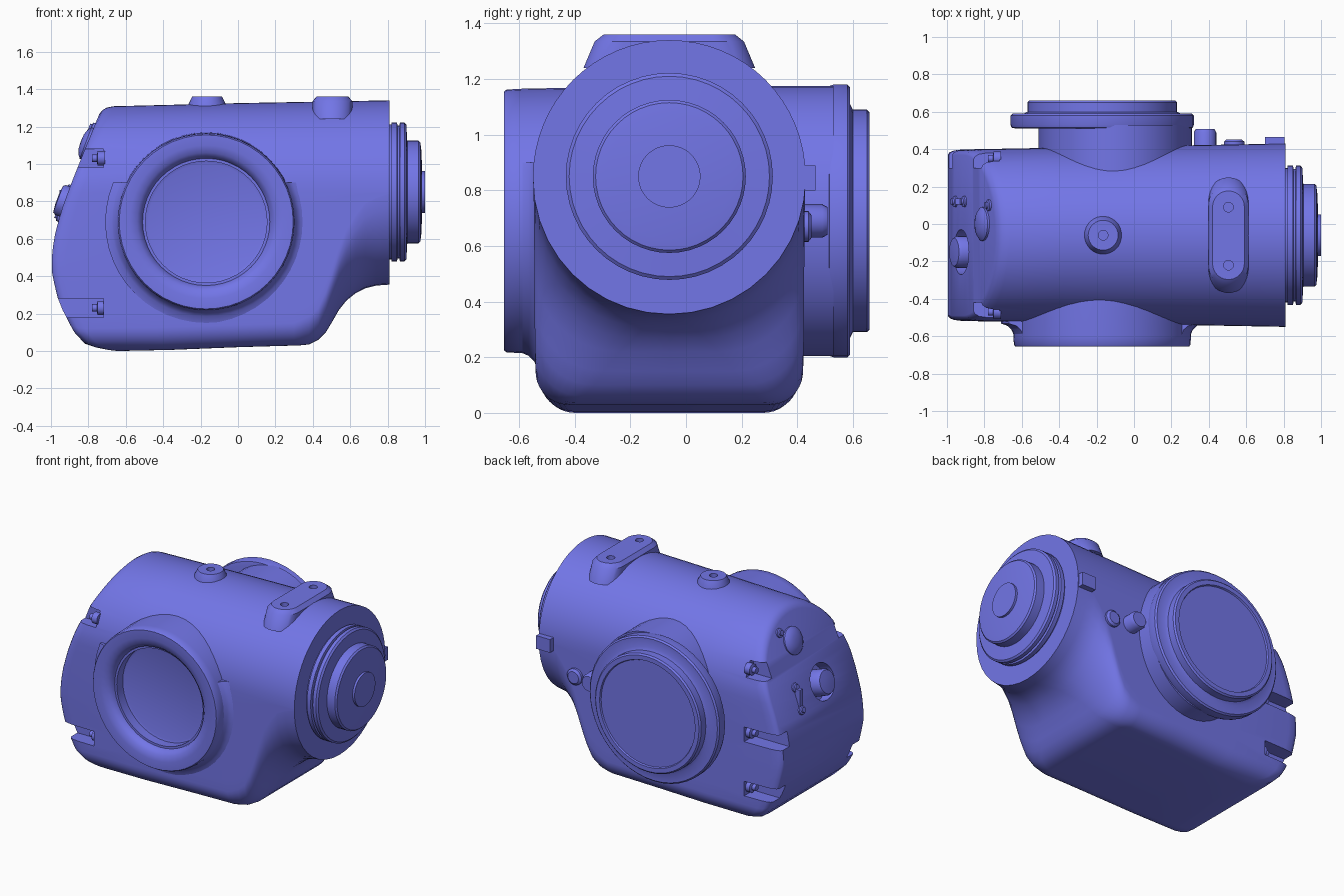
import bpy, bmesh, math
from mathutils import Vector, Matrix

if "Cube" in bpy.data.objects:
    bpy.data.objects.remove(bpy.data.objects["Cube"])

CY, CZ = -0.06, 0.85   # axis of the barrel-shaped body
blue = bpy.data.materials.new("blue_paint")
blue.diffuse_color = (.17, .18, .8, 1)
blue.use_nodes = True
blue.node_tree.nodes["Principled BSDF"].inputs["Base Color"].default_value = blue.diffuse_color


def interp(table, t):
    if t <= table[0][0]:
        return table[0][1]
    for (a, va), (b, vb) in zip(table, table[1:]):
        if t <= b:
            return va + (vb - va) * (t - a) / (b - a)
    return table[-1][1]


def smooth(ob, angle=35):
    ob.data.shade_smooth()
    ob.data.set_sharp_from_angle(angle=math.radians(angle))


def finish(bm, name):
    bmesh.ops.recalc_face_normals(bm, faces=bm.faces)
    me = bpy.data.meshes.new(name)
    bm.to_mesh(me)
    bm.free()
    me.materials.append(blue)
    ob = bpy.data.objects.new(name, me)
    bpy.context.collection.objects.link(ob)
    smooth(ob)
    return ob


def bridge(bm, rings):
    n = len(rings[0])
    for a, b in zip(rings, rings[1:]):
        for i in range(n):
            bm.faces.new((a[i], a[(i + 1) % n], b[(i + 1) % n], b[i]))


def lathe(name, profile, origin, axis, seg=48, sx=1.0):
    """Turn (radius, distance along axis) points around an axis, closed at both ends."""
    rot = Vector((0, 0, 1)).rotation_difference(Vector(axis)).to_matrix().to_4x4()
    m = Matrix.Translation(origin) @ Matrix.Diagonal((sx, 1, 1, 1)) @ rot
    bm = bmesh.new()
    rings = [[bm.verts.new(m @ Vector((r * math.cos(2 * math.pi * k / seg),
                                       r * math.sin(2 * math.pi * k / seg), h)))
              for k in range(seg)] for r, h in profile]
    bridge(bm, rings)
    bm.faces.new(rings[0])
    bm.faces.new(rings[-1])
    return finish(bm, name)


def box(name, lo, hi):
    bm = bmesh.new()
    lo, hi = Vector(lo), Vector(hi)
    bmesh.ops.create_cube(bm, size=1, matrix=Matrix.Translation((lo + hi) / 2)
                          @ Matrix.Diagonal((*(hi - lo), 1)))
    return finish(bm, name)


def cut(ob, cutters):
    bpy.context.view_layer.objects.active = ob
    for c in cutters:
        c.hide_render = True
        mod = ob.modifiers.new("cut", 'BOOLEAN')
        mod.operation, mod.solver, mod.object = 'DIFFERENCE', 'EXACT', c
        bpy.ops.object.modifier_apply(modifier=mod.name)
        bpy.data.objects.remove(c)
    smooth(ob)


# Main body: round top, box-like bottom, turning into a full circle at the right end
LEFT = [(0, -.70), (.02, -.77), (.04, -.82), (.1, -.875), (.2, -.93), (.3, -.97), (.45, -1),
        (.6, -.985), (.75, -.945), (.9, -.89), (1.1, -.81), (1.32, -.72)]
BOTTOM = [(-.7, 0), (.33, .03), (.38, .035), (.43, .06), (.47, .10), (.5, .15), (.54, .22),
          (.58, .27), (.63, .31), (.68, .335), (.74, .35), (.81, .355)]
CORNER = [(.3, .12), (.43, .17), (.5, .25), (.58, .36), (.68, .45), (.81, .487)]
WIDTH = [(-1, .457), (.81, .49)]


def half_section(x):
    R, zb, r = interp(WIDTH, x), interp(BOTTOM, x), interp(CORNER, x)
    pts = [(R * math.sin(a), CZ + R * math.cos(a))
           for a in (math.pi / 2 * i / 16 for i in range(17))]
    pts += [(R, CZ + (zb + r - CZ) * i / 10) for i in range(1, 11)]
    pts += [(R - r + r * math.cos(a), zb + r - r * math.sin(a))
            for a in (math.pi / 2 * i / 10 for i in range(1, 11))]
    return pts + [(0, zb)]


bm = bmesh.new()
rings = []
stations = [(-1, .94), (-.99, .97), (-.965, .99), (-.92, 1)]
stations += [(x, 1) for x in (-.5, 0, .3, .33, .38, .43, .47, .5, .54, .58, .63, .68, .74, .81)]
for x, s in stations:
    h = half_section(x)
    loop = h + [(-y, z) for y, z in reversed(h[1:-1])]
    ring = []
    for y, z in loop:
        y, z = y * s, .62 + (z - .62) * s
        L = interp(LEFT, z)
        ring.append(bm.verts.new((x if x >= 0 else -L * x, CY + y, z)))
    rings.append(ring)
bridge(bm, rings)
bm.faces.new(rings[-1])
first, n = rings[0], len(rings[0])
for i in range(n // 2):   # curved left end, closed in strips across the width
    quad = [first[i], first[i + 1], first[(n - i - 1) % n], first[(n - i) % n]]
    bm.faces.new(list(dict.fromkeys(quad)))
body = finish(bm, "main_body")

# Corner pockets, knob recess and front port opening
TILT = Vector((-.94, 0, .35))
cutters = [lathe("port_cutter", [(.36, 0), (.36, .3)], (-.17, -.45, .69), (0, -1, 0)),
           lathe("knob_cutter", [(.12, -.07), (.12, .15)], (-.915, -.15, .8), TILT, 32)]
pockets = [(-1, 1.03), (1, 1.03), (-1, .23), (1, .23), (1, .6)]
for side, z in pockets:
    y0, y1 = CY + side * .36, CY + side * .6
    cutters.append(box("pocket_cutter", (-1.1, min(y0, y1), z - .05),
                       (-.72, max(y0, y1), z + .05)))
cut(body, cutters)
for side, z in pockets:
    lathe("pocket_bolt", [(.038, 0), (.038, .04), (.02, .045), (.02, .07)],
          (-.71, CY + side * .41, z), (-1, 0, 0), 16)

# Front port: collar with a recessed window, blended into the flat lower side
lathe("front_port", [(.36, .2), (.483, .2), (.475, .6), (.472, .645), (.465, .655), (.41, .655),
                     (.37, .645), (.345, .62), (.34, .6), (.325, .6), (.325, .535), (.31, .53)],
      (-.17, 0, .69), (0, -1, 0))
blend = lathe("port_fillet", [(.54, .45), (.54, .533), (.505, .545), (.485, .565), (.47, .6)],
              (-.17, 0, .69), (0, -1, 0))
cut(blend, [box("fillet_cutter", (-1, -1, .9), (1, 0, 1.5)),
            lathe("fillet_hole_cutter", [(.42, .3), (.42, .8)], (-.17, 0, .69), (0, -1, 0))])

# Back port: oval neck, grooved flange and flat cover
lathe("back_neck", [(.485, .15), (.485, .53)], (-.1, 0, .69), (0, 1, 0), sx=.845)
lathe("back_flange", [(.46, .51), (.485, .515), (.49, .53), (.49, .58), (.48, .59), (.42, .59),
                      (.40, .60), (.40, .65), (.39, .66), (.36, .66), (.355, .65)],
      (-.17, 0, .69), (0, 1, 0))

# Stepped cap on the right end
lathe("end_cap", [(.36, .78), (.36, .82), (.372, .822), (.372, .85), (.355, .853), (.355, .863),
                  (.372, .866), (.372, .89), (.36, .90), (.275, .905), (.275, .965), (.265, .975),
                  (.225, .98), (.112, .985), (.112, 1.0)], (0, CY, CZ), (1, 0, 0))


# Mounting pads on top, with screw holes
def pad(name, x, half, rings, holes):
    bm = bmesh.new()
    loops = []
    for r, flare, z in rings:
        loops.append([])
        for k in range(32):
            a = math.pi * (k % 16 / 15 + k // 16)
            dy = (half + flare) * (1 if k < 16 else -1)
            loops[-1].append(bm.verts.new((x + r * math.cos(a), CY + dy + r * math.sin(a), z)))
    bridge(bm, loops)
    bm.faces.new(loops[0])
    bm.faces.new(loops[-1])
    bmesh.ops.remove_doubles(bm, verts=bm.verts, dist=1e-5)
    ob = finish(bm, name)
    cut(ob, [lathe("hole_cutter", [(.026, 1.325), (.026, 1.4)], (x, hy, 0), (0, 0, 1), 16)
             for hy in holes])


pad("round_mounting_pad", -.165, 0, [(.11, 0, 1.24), (.1, 0, 1.32), (.08, 0, 1.36)], [CY])
pad("long_mounting_pad", .505, .152, [(.107, .05, 1.24), (.107, .01, 1.335), (.085, 0, 1.36)],
    [.09, -.22])

# Controls on the sloped left end
lathe("end_knob", [(.07, -.08), (.085, -.06), (.085, .035), (.075, .05), (.03, .055)],
      (-.915, -.15, .795), TILT, 32)
lathe("end_button", [(.09, -.04), (.09, .005), (.07, .02), (.04, .03), (.01, .032)],
      (-.81, .0, 1.11), TILT, 32)
for y, z in [(.12, .86), (.12, .72), (.1, 1.19)]:
    lathe("end_screw", [(.03, -.03), (.03, .01), (.018, .014), (.018, .025)],
          (interp(LEFT, z), y, z), TILT, 16)
box("end_lever", (-.955, .105, .72), (-.88, .135, .86))

# Fittings on the back, beside the port
lathe("back_fitting", [(.06, .3), (.06, .49), (.05, .508), (.02, .508)], (.38, 0, .69), (0, 1, 0), 24)
lathe("back_button", [(.055, .3), (.055, .44), (.04, .452)], (.535, 0, .67), (0, 1, 0), 24)
box("back_latch", (.7, .36, .8), (.805, .465, .89))
